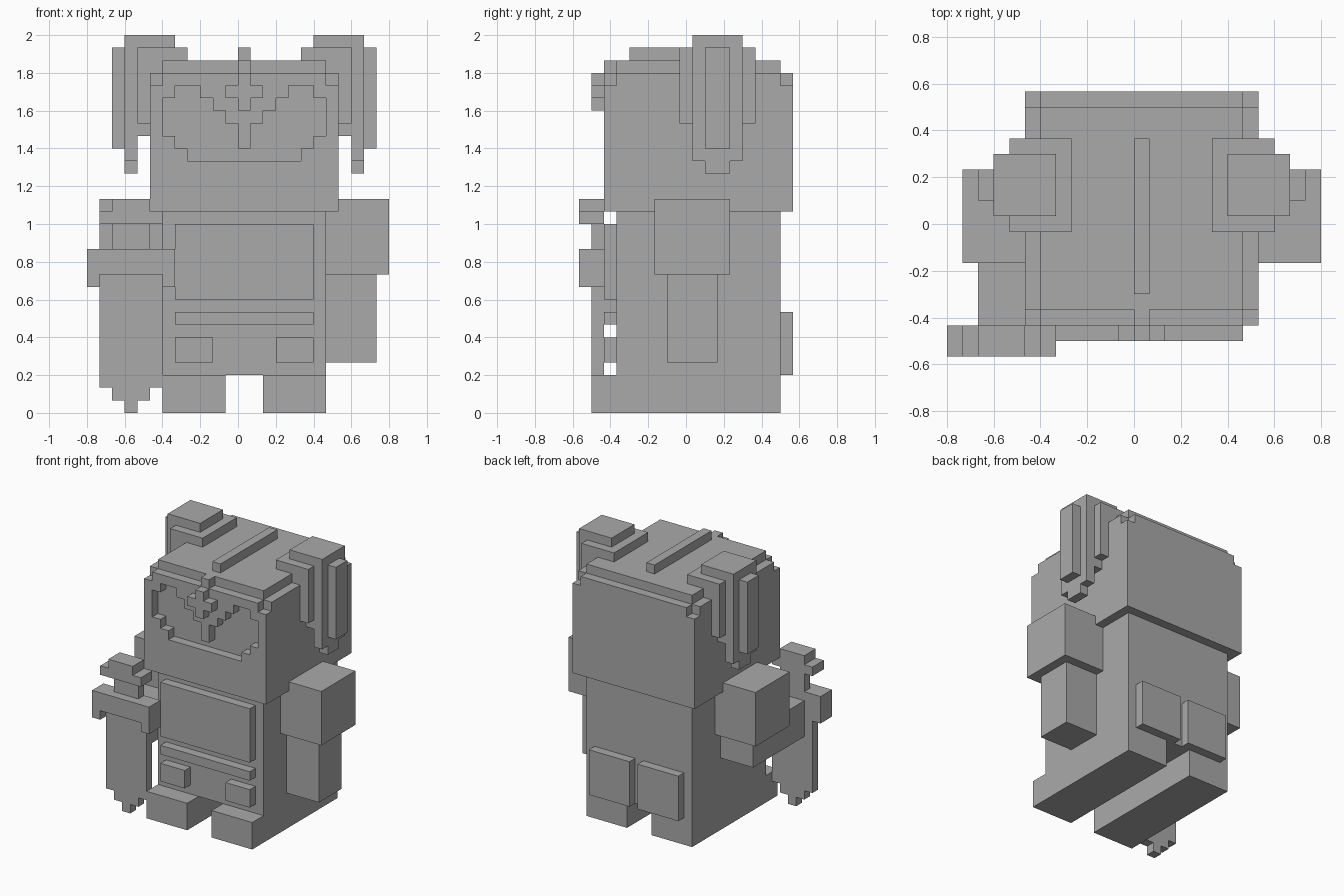
import bpy
import bmesh
import math
from itertools import product

UNIT = 1 / 15          # edge length of one block
Y_SHIFT = -0.5         # centres the model front to back

default_cube = bpy.data.objects.get("Cube")
if default_cube:
    bpy.data.objects.remove(default_cube, do_unlink=True)

grey = bpy.data.materials.new("plain grey")
grey.use_nodes = True
colour = (0.4, 0.4, 0.4, 1)
grey.diffuse_color = colour
grey.node_tree.nodes["Principled BSDF"].inputs["Base Color"].default_value = colour


def fill(boxes):
    """Unit blocks covered by boxes given as three (start, end) ranges."""
    return {cell for box in boxes for cell in product(*(range(*span) for span in box))}


def flip(box):
    """Mirror a box across the model's middle column."""
    (start, end), y, z = box
    return ((1 - end, 1 - start), y, z)


def part(name, boxes, cuts=()):
    """Join boxes into one outer skin, minus the cuts, with merged flat faces."""
    cells = fill(boxes) - fill(cuts)
    bm = bmesh.new()
    corners = {}

    def corner(point):
        if point not in corners:
            x, y, z = point
            corners[point] = bm.verts.new((x * UNIT, (y + Y_SHIFT) * UNIT, z * UNIT))
        return corners[point]

    for cell in sorted(cells):
        for axis, side in product(range(3), (0, 1)):
            neighbour = list(cell)
            neighbour[axis] += 2 * side - 1
            if tuple(neighbour) in cells:
                continue
            u, v = (axis + 1) % 3, (axis + 2) % 3
            ring = []
            for du, dv in ((0, 0), (1, 0), (1, 1), (0, 1)):
                point = list(cell)
                point[axis] += side
                point[u] += du
                point[v] += dv
                ring.append(corner(tuple(point)))
            bm.faces.new(ring if side else ring[::-1])
    bmesh.ops.dissolve_limit(bm, angle_limit=math.radians(1),
                             verts=bm.verts[:], edges=bm.edges[:])
    mesh = bpy.data.meshes.new(name)
    bm.to_mesh(mesh)
    bm.free()
    mesh.materials.append(grey)
    obj = bpy.data.objects.new(name, mesh)
    bpy.context.collection.objects.link(obj)
    return obj


def pair(name, boxes):
    """A part on the model's right and its mirror image on the left."""
    part("right_" + name, boxes)
    part("left_" + name, [flip(b) for b in boxes])


# Head: block with clipped top corners and a sunken stepped face
face_columns = [(22, 25), (21, 26), (20, 26), (20, 25), (20, 24), (20, 23), (20, 21)]
face_cuts = [((x, x + 1), (-6, -5), span) for x, span in enumerate(face_columns, -6)]
corner_cuts = [((-7, -6), y, (26, 27)) for y in ((-6, -5), (8, 9))]
cuts = face_cuts + corner_cuts
part("head",
     [((-7, 8), (-6, 9), (16, 27)),
      ((-6, 7), (-5, 8), (27, 28)),
      ((0, 1), (-6, -5), (27, 28))],
     cuts + [flip(c) for c in cuts])

# Forehead ornament and ridge along the crown
part("forehead_ornament",
     [((0, 1), (-7, -6), (24, 27)),
      ((-1, 2), (-7, -6), (25, 26))])
part("crown_ridge", [((0, 1), (-4, 6), (28, 29))])

# Drooping ears
pair("ear",
     [((-8, -4), (0, 6), (23, 29)),
      ((-8, -7), (1, 5), (22, 23)),
      ((-9, -5), (1, 5), (29, 30)),
      ((-9, -8), (1, 5), (20, 29)),
      ((-9, -8), (2, 4), (19, 20)),
      ((-10, -9), (2, 4), (21, 29))])

# Body with raised chest plate, belt and pockets
part("body", [((-6, 7), (-5, 8), (3, 16))])
part("chest_plate", [((-5, 6), (-6, -5), (9, 15))])
part("belt", [((-5, 6), (-6, -5), (7, 8))])
pair("front_pocket", [((-5, -2), (-6, -5), (4, 6))])
pair("back_pouch", [((-5, 0), (8, 9), (3, 8))])
pair("foot", [((-6, -1), (-7, 8), (0, 3))])

# Arms: the left one hangs, the right one reaches forward
pair("shoulder", [((-11, -6), (-2, 4), (11, 17))])
part("left_forearm", [((7, 11), (-1, 3), (4, 11))])
part("right_forearm", [((-10, -6), (-6, 3), (8, 12))])

# Sword held point down
part("sword_pommel",
     [((-10, -7), (-8, -6), (16, 17)),
      ((-11, -6), (-8, -6), (15, 16))])
part("sword_grip", [((-10, -7), (-7, -6), (13, 15))])
part("sword_guard",
     [((-12, -5), (-8, -6), (11, 13)),
      ((-12, -11), (-8, -6), (10, 11)),
      ((-6, -5), (-8, -6), (10, 11))])
part("sword_blade",
     [((-11 + i, -6 - i), (-7, -6), (2 - i, 11)) for i in range(3)])
